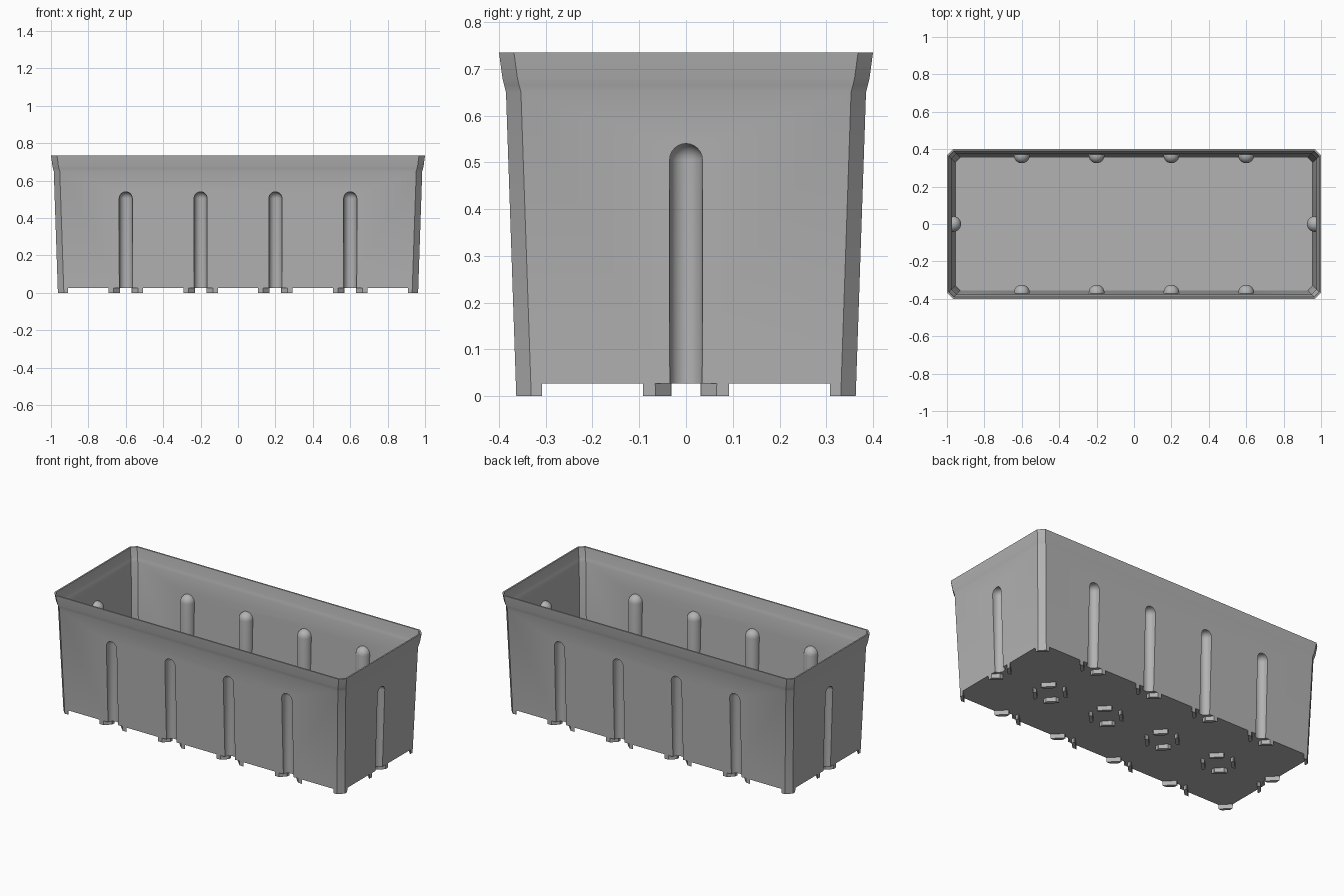
import bpy, bmesh, math
from mathutils import Vector

if "Cube" in bpy.data.objects:
    bpy.data.objects.remove(bpy.data.objects["Cube"], do_unlink=True)

WALL, FLOOR, UNDER, TOP = 0.009, 0.04, 0.027, 0.735
CHAMFER = 0.032
GROOVE_R = 0.035
# Side profile: (height, distance of the wall from the end axis)
PROFILE = [(0, 0.363), (0.65, 0.385), (0.665, 0.389), (0.68, 0.3925), (TOP, 0.4)]

grey = bpy.data.materials.new("grey plastic")
grey.use_nodes = True
COLOUR = (0.45, 0.45, 0.45, 1)
grey.diffuse_color = COLOUR
grey.node_tree.nodes["Principled BSDF"].inputs["Base Color"].default_value = COLOUR


def to_object(name, bm):
    bmesh.ops.recalc_face_normals(bm, faces=bm.faces)
    mesh = bpy.data.meshes.new(name)
    bm.to_mesh(mesh)
    bm.free()
    mesh.materials.append(grey)
    ob = bpy.data.objects.new(name, mesh)
    bpy.context.collection.objects.link(ob)
    return ob


def half_depth(z):
    for (z0, d0), (z1, d1) in zip(PROFILE, PROFILE[1:]):
        if z <= z1:
            break
    return d0 + (d1 - d0) * (z - z0) / (z1 - z0)


def octagon(hx, hy, c):
    quarter = [(hx, hy - c), (hx - c, hy)]
    pts = quarter + [(-x, y) for x, y in reversed(quarter)]
    return pts + [(-x, -y) for x, y in pts]


def loft(name, start, end, inset=0):
    """Flared box with chamfered corners, following the side profile."""
    bm = bmesh.new()
    levels = [start] + [z for z, _ in PROFILE if start < z < TOP] + [end]
    rings = []
    for z in levels:
        d = half_depth(z) - inset
        c = CHAMFER - inset * (2 - math.sqrt(2))
        rings.append([bm.verts.new((x, y, z)) for x, y in octagon(d + 0.6, d, c)])
    for a, b in zip(rings, rings[1:]):
        for i in range(8):
            j = (i + 1) % 8
            bm.faces.new((a[i], a[j], b[j], b[i]))
    bm.faces.new(rings[0])
    bm.faces.new(rings[-1])
    return to_object(name, bm)


def flutes(name, r, bottom):
    """Round-topped upright slots on all four sides, open to the outside."""
    bm = bmesh.new()
    places = [(x, s * 0.367, 0, s) for x in (-0.6, -0.2, 0.2, 0.6) for s in (-1, 1)]
    places += [(s * 0.967, 0, s, 0) for s in (-1, 1)]
    rows = [(bottom, r)]
    rows += [(0.505 + r * math.sin(t), r * math.cos(t))
             for t in (math.radians(15 * k) for k in range(6))]
    for cx, cy, dx, dy in places:
        verts = []
        for reach in (0, 0.08):
            centre = Vector((cx + dx * reach, cy + dy * reach, 0))
            for z, rad in rows:
                for k in range(24):
                    a = math.tau * k / 24
                    offset = Vector((rad * math.cos(a), rad * math.sin(a), z))
                    verts.append(bm.verts.new(centre + offset))
            verts.append(bm.verts.new(centre + Vector((0, 0, 0.505 + r))))
        hull = bmesh.ops.convex_hull(bm, input=verts)
        junk = set(hull["geom_interior"] + hull["geom_unused"])
        bmesh.ops.delete(bm, geom=[v for v in junk if isinstance(v, bmesh.types.BMVert)],
                         context="VERTS")
    bmesh.ops.dissolve_limit(bm, angle_limit=0.01, verts=bm.verts, edges=bm.edges)
    return to_object(name, bm)


def foot_rings(name):
    """Octagonal rings split into four brackets, on a regular grid."""
    outer, inner, gap = 0.092, 0.07, 0.031
    o, i = outer * math.tan(math.pi / 8), inner * math.tan(math.pi / 8)
    i = max(i, gap + 0.001)
    bracket = [(outer, gap), (outer, o), (o, outer), (gap, outer),
               (gap, inner), (i, inner), (inner, i), (inner, gap)]
    bm = bmesh.new()
    for cx in (-1, -0.6, -0.2, 0.2, 0.6, 1):
        for cy in (-0.4, 0, 0.4):
            if abs(cx) == 1 and cy == 0 or abs(cx) <= 1:
                for sx in (-1, 1):
                    for sy in (-1, 1):
                        px, py = cx + sx * 0.05, cy + sy * 0.05
                        if abs(px) > 1 or abs(py) > 0.4:
                            continue
                        face = bm.faces.new([bm.verts.new((cx + sx * x, cy + sy * y, 0))
                                             for x, y in bracket])
                        ext = bmesh.ops.extrude_face_region(bm, geom=[face])
                        top = [v for v in ext["geom"] if isinstance(v, bmesh.types.BMVert)]
                        bmesh.ops.translate(bm, verts=top, vec=(0, 0, UNDER + 0.004))
    return to_object(name, bm)


def cut(target, tool, operation="DIFFERENCE"):
    mod = target.modifiers.new("cut", "BOOLEAN")
    mod.object, mod.operation, mod.solver = tool, operation, "EXACT"
    bpy.context.view_layer.update()
    result = target.evaluated_get(bpy.context.evaluated_depsgraph_get())
    baked = bpy.data.meshes.new_from_object(result)
    target.modifiers.clear()
    target.data = baked


# Helper solids
grooves = flutes("groove_cutter", GROOVE_R, -0.05)
bumps = flutes("bump_cutter", GROOVE_R + WALL * 0.8, 0.01)
cavity = loft("cavity_cutter", FLOOR, TOP + 0.02, WALL)
envelope = loft("envelope_cutter", -0.01, TOP)

# Trough: thin flared shell with flutes pressed inward
trough = loft("trough", UNDER, TOP)
cut(cavity, bumps)
cut(trough, cavity)
cut(trough, grooves)

# Feet: split rings trimmed flush with the walls
feet = foot_rings("feet")
cut(feet, envelope, "INTERSECT")
cut(feet, grooves)

for helper in (grooves, bumps, cavity, envelope):
    bpy.data.objects.remove(helper, do_unlink=True)

for ob in (trough, feet):
    bpy.ops.object.select_all(action="DESELECT")
    ob.select_set(True)
    bpy.context.view_layer.objects.active = ob
    bpy.ops.object.shade_smooth_by_angle(angle=math.radians(30))
